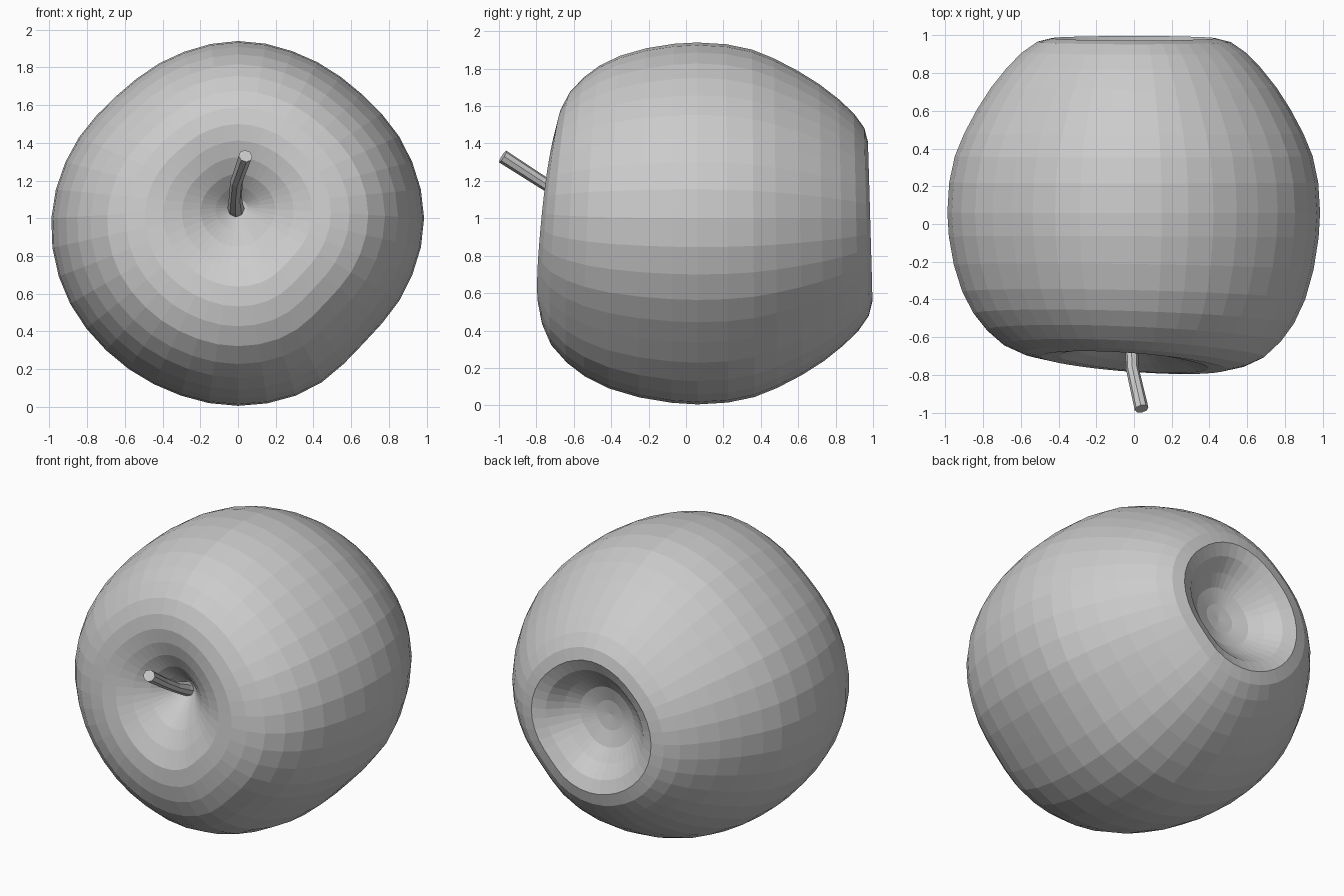
import bpy
import bmesh
import math
from mathutils import Vector

if "Cube" in bpy.data.objects:
    bpy.data.objects.remove(bpy.data.objects["Cube"])

SIDES = 40

# Uneven outline of the fruit seen from the front, every 22.5 degrees from +x
OUTLINE = [0.987, 0.965, 0.93, 0.93, 0.94, 0.925, 0.915, 0.955,
           0.99, 1.0, 0.99, 0.987, 0.995, 0.985, 0.94, 0.967]

# Profile along y: (fraction of outline radius, y), stem hollow to rear hollow
PROFILE = [(0.05, -0.51), (0.12, -0.575), (0.20, -0.64), (0.30, -0.695),
           (0.40, -0.73), (0.50, -0.735), (0.60, -0.715), (0.70, -0.67),
           (0.79, -0.59), (0.86, -0.50), (0.92, -0.38), (0.965, -0.23),
           (0.992, -0.07), (1.0, 0.06), (0.99, 0.22), (0.96, 0.36),
           (0.91, 0.48), (0.84, 0.61), (0.765, 0.725), (0.68, 0.83),
           (0.60, 0.91), (0.52, 0.965), (0.44, 0.985), (0.36, 0.95),
           (0.28, 0.875), (0.20, 0.82), (0.10, 0.79)]


def outline(angle):
    """Smooth periodic interpolation of the front outline."""
    t = angle / (2 * math.pi) * 16
    i, f = int(t), t - int(t)
    a, b, c, d = (OUTLINE[(i + k) % 16] for k in (-1, 0, 1, 2))
    return b + 0.5 * f * (c - a + f * (2*a - 5*b + 4*c - d + f * (3*(b - c) + d - a)))


def loft(name, rings, start, end):
    """Skin a row of rings and close both ends with a fan."""
    bm = bmesh.new()
    rows = [[bm.verts.new(p) for p in ring] for ring in rings]
    n = len(rows[0])
    for lower, upper in zip(rows, rows[1:]):
        for i in range(n):
            j = (i + 1) % n
            bm.faces.new((lower[i], lower[j], upper[j], upper[i]))
    for row, tip in ((rows[0], start), (rows[-1], end)):
        centre = bm.verts.new(tip)
        for i in range(n):
            bm.faces.new((row[i], row[(i + 1) % n], centre))
    bmesh.ops.recalc_face_normals(bm, faces=bm.faces)
    mesh = bpy.data.meshes.new(name)
    bm.to_mesh(mesh)
    bm.free()
    obj = bpy.data.objects.new(name, mesh)
    bpy.context.collection.objects.link(obj)
    return obj


# Fruit body, lying with its axis along y, both rims slightly tilted
rings = []
for frac, y in PROFILE:
    front = y < 0
    zc = 1.0 + (0.06 if front else -0.01) * (1 - frac)
    tilt = min(1.0, frac / 0.4) * min(1.0, abs(y) / 0.65)
    ring = []
    for k in range(SIDES):
        a = 2 * math.pi * k / SIDES
        r = frac * outline(a)
        if front:
            dy = -0.035 * math.cos(a) + 0.05 * math.sin(a)
        else:
            dy = -0.012 * math.sin(a)
        ring.append((r * math.cos(a), y + tilt * dy, zc + r * math.sin(a)))
    rings.append(ring)
loft("apple_body", rings, (0, -0.49, 1.06), (0, 0.78, 0.99))

# Bent stem, wider where it joins the hollow
path = [Vector(p) for p in ((-0.01, -0.47, 1.04), (-0.012, -0.53, 1.06),
                            (-0.014, -0.63, 1.11), (-0.008, -0.77, 1.195),
                            (0.04, -0.98, 1.33))]
radii = [0.05, 0.042, 0.034, 0.034, 0.037]
rings = []
for i, (p, r) in enumerate(zip(path, radii)):
    along = (path[min(i + 1, len(path) - 1)] - path[max(i - 1, 0)]).normalized()
    side = along.cross(Vector((0, 0, 1))).normalized()
    up = side.cross(along)
    rings.append([p + r * (side * math.cos(k * math.pi / 4) + up * math.sin(k * math.pi / 4))
                  for k in range(8)])
loft("stem", rings, path[0], path[-1])
